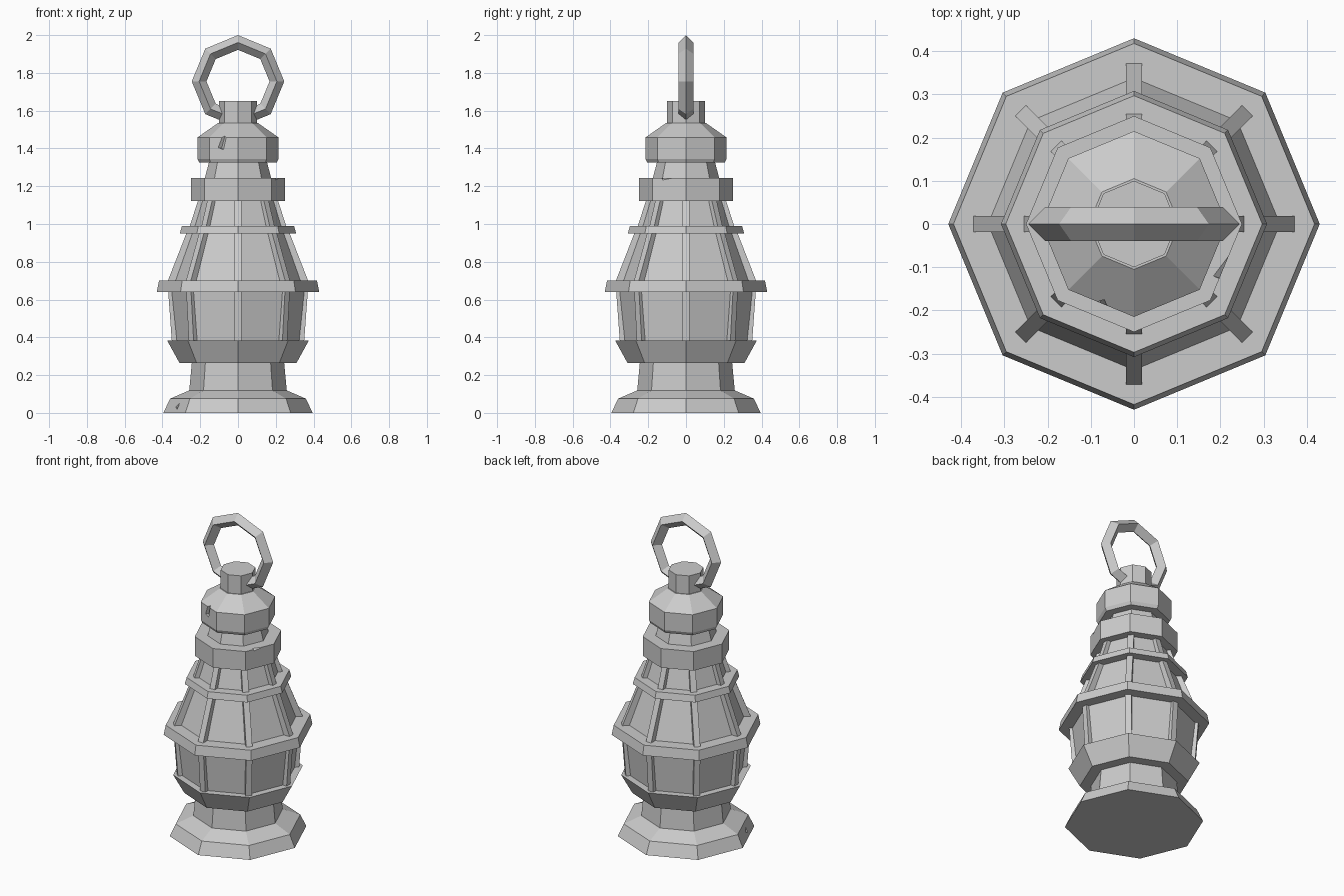
import bpy, bmesh, math
from mathutils import Matrix, Vector

if "Cube" in bpy.data.objects:
    bpy.data.objects.remove(bpy.data.objects["Cube"])

SIDES = 8


def finish(name, bm):
    bmesh.ops.recalc_face_normals(bm, faces=bm.faces)
    mesh = bpy.data.meshes.new(name)
    bm.to_mesh(mesh)
    bm.free()
    ob = bpy.data.objects.new(name, mesh)
    bpy.context.collection.objects.link(ob)
    return ob


def turned(name, profile):
    """Closed octagonal solid from (radius, z) pairs, corners on the axes."""
    bm = bmesh.new()
    rings = [[bm.verts.new((r * math.cos(i * math.tau / SIDES),
                            r * math.sin(i * math.tau / SIDES), z))
              for i in range(SIDES)] for r, z in profile]
    for a, b in zip(rings, rings[1:]):
        for i in range(SIDES):
            j = (i + 1) % SIDES
            bm.faces.new((a[i], a[j], b[j], b[i]))
    bm.faces.new(rings[0])
    bm.faces.new(rings[-1])
    return finish(name, bm)


def bars(name, lo, hi, width=0.036, depth=0.05):
    """Eight corner bars whose outer faces run between two (radius, z) points."""
    bm = bmesh.new()
    for k in range(SIDES):
        turn = Matrix.Rotation(k * math.tau / SIDES, 3, 'Z')
        box = bmesh.ops.create_cube(bm, size=1)["verts"]
        for v in box:
            r, z = hi if v.co.z > 0 else lo
            v.co = turn @ Vector((r if v.co.x > 0 else r - depth,
                                  v.co.y * width, z))
    return finish(name, bm)


def chip(target, loc, size, rot):
    """Knock a small wedge out of a part."""
    bpy.ops.mesh.primitive_cube_add(size=1, location=loc, rotation=rot)
    cutter = bpy.context.object
    cutter.name = target.name + "_chip_cutter"
    cutter.scale = size
    mod = target.modifiers.new("chip", 'BOOLEAN')
    mod.operation = 'DIFFERENCE'
    mod.solver = 'EXACT'
    mod.object = cutter
    bpy.context.view_layer.objects.active = target
    bpy.context.view_layer.update()
    bpy.ops.object.modifier_apply(modifier=mod.name)
    bpy.data.objects.remove(cutter)


# Foot and pedestal
base = turned("base", [(0.395, 0), (0.36, 0.075), (0.26, 0.118), (0.24, 0.12)])
turned("pedestal", [(0.26, 0.10), (0.243, 0.28)])
turned("lower_collar", [(0.31, 0.265), (0.375, 0.383)])

# Glass panes
turned("lower_glass", [(0.33, 0.37), (0.36, 0.66)])
turned("upper_glass", [(0.345, 0.68), (0.235, 0.99), (0.19, 1.14)])

# Frame: corner bars and bands
bars("lower_bars", (0.35, 0.375), (0.37, 0.65))
bars("upper_bars", (0.375, 0.69), (0.26, 0.985))
bars("top_bars", (0.26, 0.975), (0.208, 1.135))
turned("wide_band", [(0.43, 0.64), (0.418, 0.70)])
turned("narrow_band", [(0.308, 0.95), (0.297, 0.99)])

# Upper collar, vent neck, lid and knob
collar = turned("upper_collar", [(0.25, 1.123), (0.25, 1.243)])
turned("vent_neck", [(0.178, 1.235), (0.15, 1.34)])
lid = turned("lid", [(0.205, 1.325), (0.215, 1.345), (0.215, 1.458), (0.105, 1.535)])
turned("knob", [(0.10, 1.52), (0.10, 1.65)])

# Carrying ring with a diamond section
bpy.ops.mesh.primitive_torus_add(major_segments=8, minor_segments=4,
                                 major_radius=0.206, minor_radius=0.039,
                                 location=(0, 0, 1.755),
                                 rotation=(math.pi / 2, 0, 0))
bpy.context.object.name = "carrying_ring"

# Battle-worn chips
chip(lid, (-0.08, -0.20, 1.455), (0.04, 0.04, 0.12), (0.3, 0.15, 0.5))
chip(collar, (0.235, -0.08, 1.262), (0.07, 0.12, 0.05), (0.2, 0.6, -0.3))
chip(base, (-0.35, -0.16, 0.06), (0.06, 0.06, 0.08), (0.3, -0.3, 0.9))
